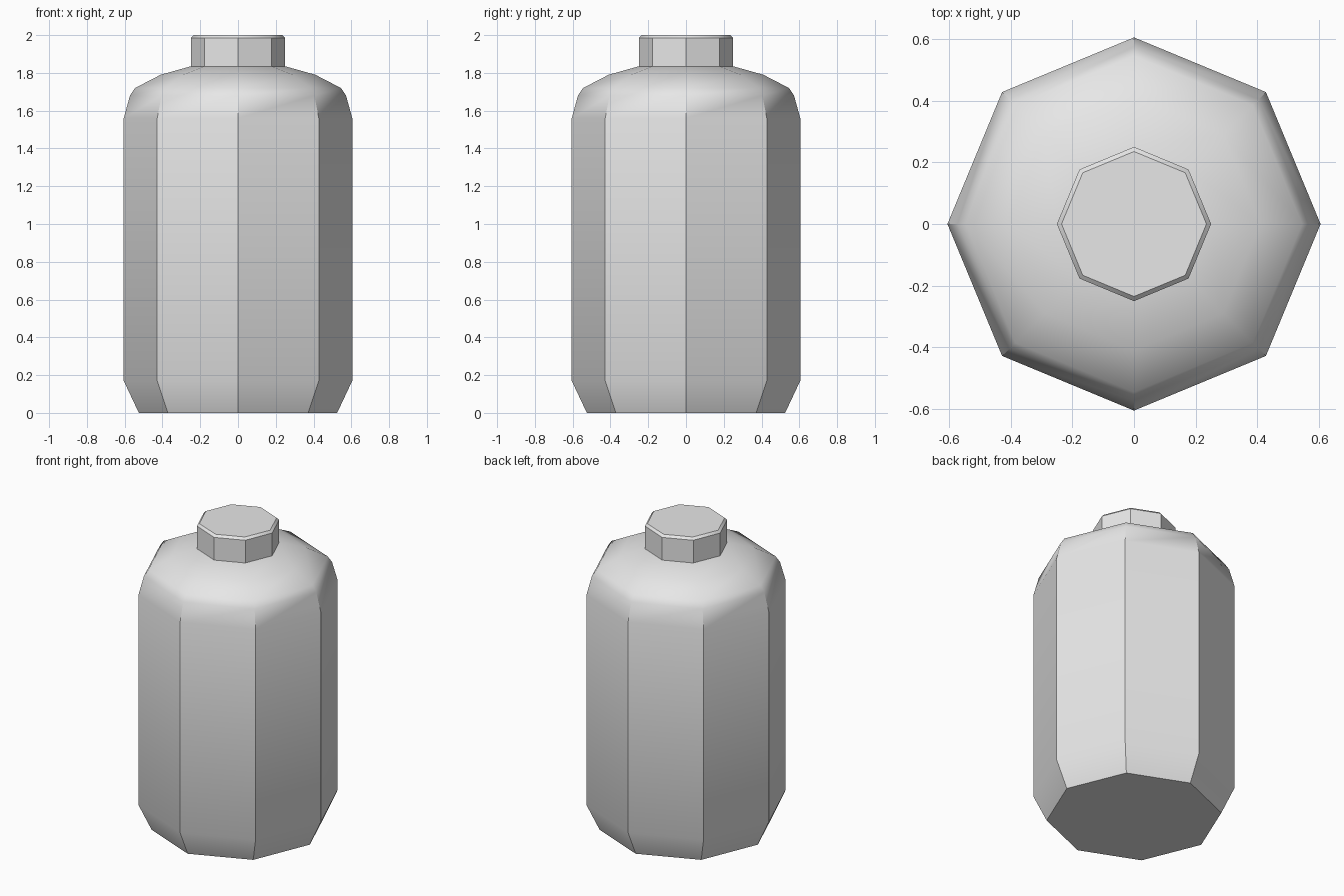
import bpy
import bmesh
import math

SIDES = 8

cube = bpy.data.objects.get("Cube")
if cube:
    bpy.data.objects.remove(cube, do_unlink=True)

grey = bpy.data.materials.new("plain_grey")
grey.use_nodes = True
colour = (0.8, 0.8, 0.8, 1)
grey.diffuse_color = colour
grey.node_tree.nodes["Principled BSDF"].inputs["Base Color"].default_value = colour


def lathe(name, profile):
    """Turn (radius, height) points into a closed eight-sided solid."""
    bm = bmesh.new()
    rings = []
    for r, z in profile:
        angles = [math.tau * i / SIDES for i in range(SIDES)]
        rings.append([bm.verts.new((r * math.cos(a), r * math.sin(a), z)) for a in angles])
    for low, high in zip(rings, rings[1:]):
        for i in range(SIDES):
            j = (i + 1) % SIDES
            bm.faces.new((low[i], low[j], high[j], high[i]))
    bm.faces.new(rings[0][::-1])
    bm.faces.new(rings[-1])
    mesh = bpy.data.meshes.new(name)
    bm.to_mesh(mesh)
    bm.free()
    mesh.materials.append(grey)
    obj = bpy.data.objects.new(name, mesh)
    bpy.context.collection.objects.link(obj)
    bpy.ops.object.select_all(action='DESELECT')
    obj.select_set(True)
    bpy.context.view_layer.objects.active = obj
    bpy.ops.object.shade_smooth_by_angle(angle=math.radians(39))
    return obj


# Bottle body with tapered foot and rounded shoulder
lathe("bottle_body", [(0.525, 0), (0.605, 0.17), (0.605, 1.56), (0.572, 1.68),
                      (0.545, 1.72), (0.41, 1.79), (0.25, 1.835)])

# Cap with a bevelled rim
lathe("bottle_cap", [(0.25, 1.835), (0.25, 1.985), (0.235, 2.0)])
